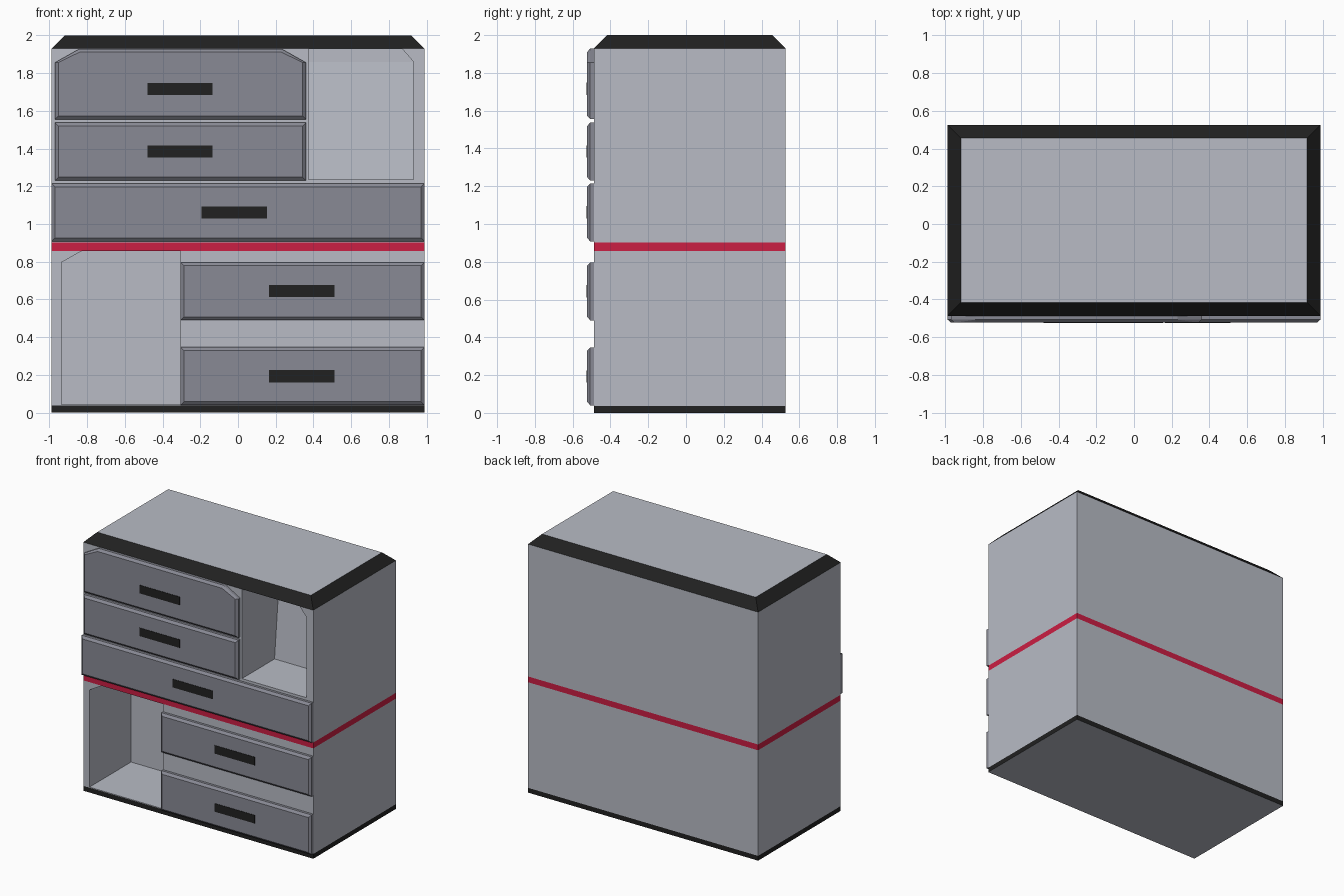
import bpy, bmesh

if "Cube" in bpy.data.objects:
    bpy.data.objects.remove(bpy.data.objects["Cube"])

def material(name, rgb):
    m = bpy.data.materials.new(name)
    m.diffuse_color = (*rgb, 1)
    m.use_nodes = True
    m.node_tree.nodes["Principled BSDF"].inputs["Base Color"].default_value = m.diffuse_color
    return m

GREY = material("light grey", (0.48, 0.50, 0.56))
SLATE = material("slate grey", (0.25, 0.255, 0.30))
BLACK = material("black", (0.015, 0.015, 0.015))
RED = material("red", (0.60, 0.013, 0.056))

FRONT, BACK, HALF = -0.487, 0.526, 0.988


def finish(bm, name, mats):
    bmesh.ops.recalc_face_normals(bm, faces=bm.faces)
    mesh = bpy.data.meshes.new(name)
    bm.to_mesh(mesh)
    bm.free()
    ob = bpy.data.objects.new(name, mesh)
    for m in mats:
        mesh.materials.append(m)
    bpy.context.collection.objects.link(ob)
    return ob


def hull(name, points, mat):
    """Convex solid through the given points, with flat faces merged."""
    bm = bmesh.new()
    for p in points:
        bm.verts.new(p)
    bmesh.ops.convex_hull(bm, input=bm.verts)
    bmesh.ops.dissolve_limit(bm, angle_limit=0.005, verts=bm.verts, edges=bm.edges)
    return finish(bm, name, [mat])


def box_points(x0, x1, y0, y1, z0, z1):
    return [(x, y, z) for x in (x0, x1) for y in (y0, y1) for z in (z0, z1)]


# cabinet body: stacked rings, coloured by height
levels = [(0, 0), (0.037, 0), (0.857, 0), (0.902, 0), (1.93, 0), (2.0, 0.07)]
band_slots = [1, 0, 2, 0, 1]
bm = bmesh.new()
rings = []
for z, i in levels:
    rings.append([bm.verts.new(p) for p in (
        (-HALF + i, FRONT + i, z), (HALF - i, FRONT + i, z),
        (HALF - i, BACK - i, z), (-HALF + i, BACK - i, z))])
bm.faces.new(rings[0])
bm.faces.new(rings[-1])
for slot, lo, hi in zip(band_slots, rings, rings[1:]):
    for k in range(4):
        n = (k + 1) % 4
        bm.faces.new((lo[k], lo[n], hi[n], hi[k])).material_index = slot
body = finish(bm, "cabinet_body", [GREY, BLACK, RED])

# open compartments; the upper one has a back that leans away
upper = [(0.375, 1.235, 0.40), (0.93, 1.235, 0.40), (0.93, 1.86, 0.46),
         (0.87, 1.929, 0.46), (0.375, 1.929, 0.46), (0.375, 1.86, 0.46)]
lower = [(-0.935, 0.042, 0.51), (-0.305, 0.042, 0.51), (-0.305, 0.856, 0.51),
         (-0.83, 0.856, 0.51), (-0.935, 0.797, 0.51)]
for name, outline in (("upper_compartment", upper), ("lower_compartment", lower)):
    pts = [(x, -0.6, z) for x, z, d in outline]
    pts += [(x, FRONT + d, z) for x, z, d in outline]
    cutter = hull(name + "_cutter", pts, GREY)
    cutter.hide_render = True
    mod = body.modifiers.new(name, 'BOOLEAN')
    mod.operation = 'DIFFERENCE'
    mod.solver = 'EXACT'
    mod.object = cutter
    bpy.context.view_layer.objects.active = body
    bpy.ops.object.modifier_apply(modifier=name)
    bpy.data.objects.remove(cutter)


# drawers: bevelled fronts with a flat dark handle
def drawer(name, x0, x1, z0, z1, handle_x, handle_z, cut=False):
    pts = []
    for y, i in ((FRONT + 0.001, 0), (-0.507, 0), (-0.523, 0.018)):
        a, b, lo, hi = x0 + i, x1 - i, z0 + i, z1 - i
        pts += [(a, y, lo), (b, y, lo)]
        if cut:  # clipped top corners
            pts += [(a, y, z1 - 0.073), (x0 + 0.13, y, hi),
                    (x1 - 0.13, y, hi), (b, y, z1 - 0.073)]
        else:
            pts += [(a, y, hi), (b, y, hi)]
    hull(name, pts, SLATE)
    hull(name + "_handle", box_points(handle_x - 0.173, handle_x + 0.173, -0.526, -0.522,
                                      handle_z - 0.032, handle_z + 0.032), BLACK)


drawer("top_drawer", -0.97, 0.36, 1.555, 1.929, -0.307, 1.716, cut=True)
drawer("second_drawer", -0.97, 0.36, 1.23, 1.537, -0.307, 1.384)
drawer("wide_drawer", -HALF, HALF, 0.908, 1.215, -0.02, 1.062)
drawer("fourth_drawer", -0.305, HALF, 0.49, 0.797, 0.338, 0.644)
drawer("bottom_drawer", -0.305, HALF, 0.04, 0.347, 0.338, 0.193)
